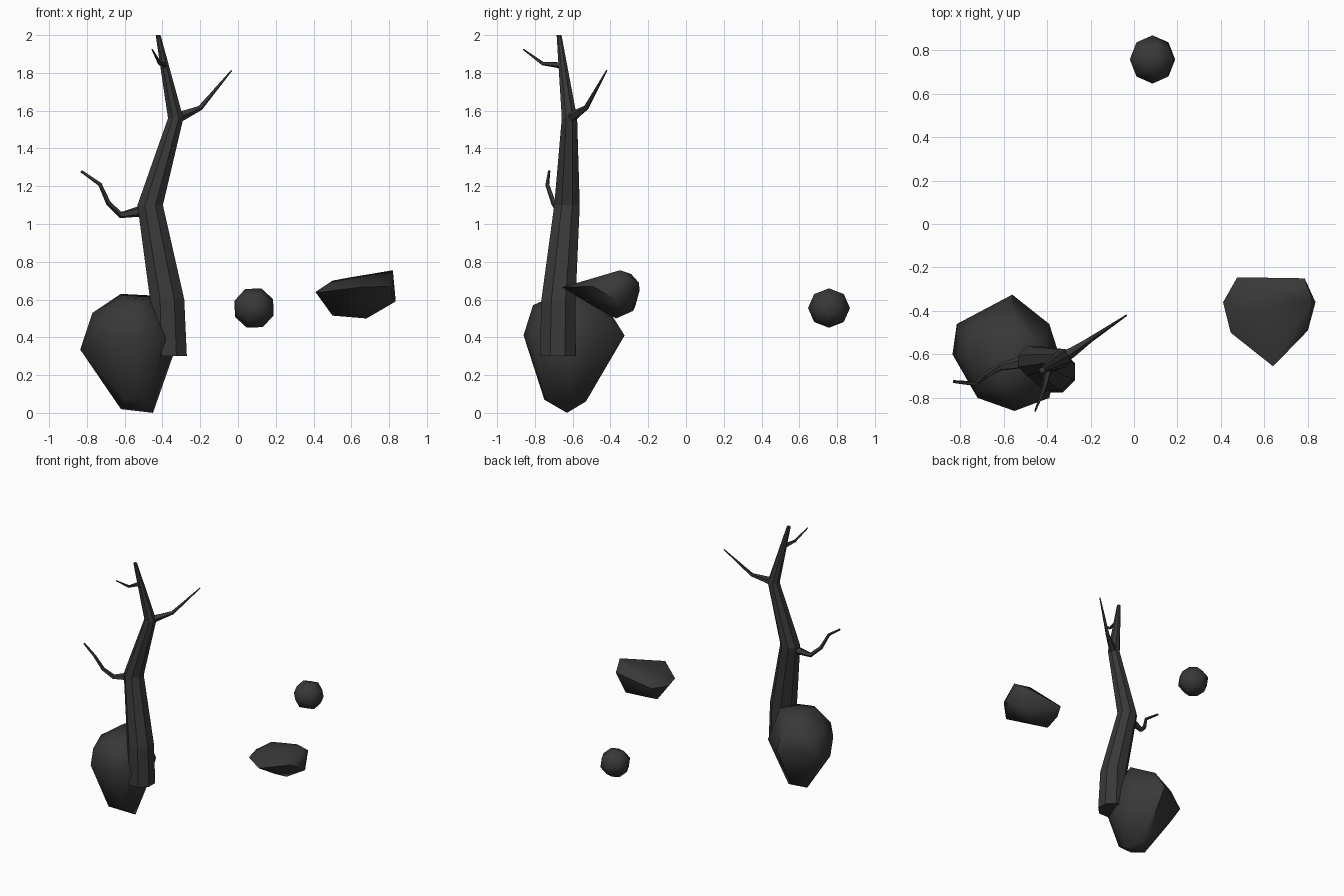
import bpy, bmesh, math
from mathutils import Vector, Matrix

if "Cube" in bpy.data.objects:
    bpy.data.objects.remove(bpy.data.objects["Cube"])

bark = bpy.data.materials.new("dark_grey")
bark.diffuse_color = (0.04, 0.04, 0.04, 1)
bark.use_nodes = True
bark.node_tree.nodes["Principled BSDF"].inputs["Base Color"].default_value = bark.diffuse_color


def make_object(name, bm, smooth):
    bmesh.ops.recalc_face_normals(bm, faces=bm.faces)
    mesh = bpy.data.meshes.new(name)
    bm.to_mesh(mesh)
    bm.free()
    mesh.materials.append(bark)
    obj = bpy.data.objects.new(name, mesh)
    bpy.context.collection.objects.link(obj)
    if smooth:
        bpy.ops.object.select_all(action='DESELECT')
        obj.select_set(True)
        bpy.context.view_layer.objects.active = obj
        bpy.ops.object.shade_smooth_by_angle(angle=math.radians(50))
    return obj


def tapered_limb(name, path, sides, level=False):
    """Tube through (x, y, z, radius) points, closed at both ends."""
    bm = bmesh.new()
    pts = [Vector(p[:3]) for p in path]
    rings = []
    for i, p in enumerate(pts):
        d = pts[min(i + 1, len(pts) - 1)] - pts[max(i - 1, 0)]
        if level:
            u, v = Vector((1, 0, 0)), Vector((0, 1, 0))
        else:
            u = d.cross(Vector((0.3, -0.5, 1))).normalized()
            v = d.cross(u).normalized()
        r = path[i][3]
        ring = []
        for k in range(sides):
            a = math.tau * (k + 0.5) / sides
            ring.append(bm.verts.new(p + r * (u * math.cos(a) + v * math.sin(a))))
        rings.append(ring)
    for a, b in zip(rings, rings[1:]):
        for k in range(sides):
            n = (k + 1) % sides
            bm.faces.new((a[k], a[n], b[n], b[k]))
    bm.faces.new(rings[0])
    bm.faces.new(rings[-1])
    return make_object(name, bm, False)


def hull_rock(name, points):
    bm = bmesh.new()
    for p in points:
        bm.verts.new(p)
    res = bmesh.ops.convex_hull(bm, input=bm.verts)
    loose = [v for v in bm.verts if not v.link_faces]
    bmesh.ops.delete(bm, geom=loose, context='VERTS')
    return make_object(name, bm, True)


# Bare tree trunk
tapered_limb("trunk", [
    (-0.365, -0.68, 0.30, 0.102), (-0.375, -0.675, 0.60, 0.098),
    (-0.465, -0.63, 1.10, 0.073), (-0.33, -0.617, 1.56, 0.044),
    (-0.423, -0.672, 2.0, 0.014)], 8, level=True)

# Branches
tapered_limb("lower_branch", [
    (-0.48, -0.63, 1.08, 0.036), (-0.53, -0.64, 1.065, 0.028),
    (-0.62, -0.66, 1.048, 0.018), (-0.685, -0.70, 1.11, 0.014),
    (-0.73, -0.735, 1.21, 0.011), (-0.83, -0.725, 1.28, 0.007)], 5)
tapered_limb("upper_branch", [
    (-0.33, -0.615, 1.56, 0.032), (-0.28, -0.585, 1.58, 0.024),
    (-0.20, -0.53, 1.615, 0.014), (-0.035, -0.42, 1.812, 0.004)], 5)
tapered_limb("top_branch", [
    (-0.39, -0.655, 1.84, 0.018), (-0.415, -0.76, 1.85, 0.010),
    (-0.455, -0.862, 1.925, 0.004)], 5)

# Large boulder at the foot of the tree
hull_rock("boulder", [
    (-0.62, -0.52, 0.63), (-0.43, -0.55, 0.62), (-0.62, -0.72, 0.61), (-0.47, -0.72, 0.60),
    (-0.77, -0.60, 0.53), (-0.72, -0.77, 0.50), (-0.55, -0.81, 0.57), (-0.37, -0.62, 0.47),
    (-0.55, -0.42, 0.56), (-0.74, -0.47, 0.50),
    (-0.815, -0.46, 0.38), (-0.835, -0.60, 0.335), (-0.56, -0.325, 0.41), (-0.39, -0.46, 0.40),
    (-0.39, -0.80, 0.40), (-0.55, -0.86, 0.41), (-0.72, -0.80, 0.38), (-0.345, -0.60, 0.30),
    (-0.45, -0.63, 0.0), (-0.62, -0.62, 0.02), (-0.60, -0.75, 0.07), (-0.48, -0.74, 0.07),
    (-0.55, -0.53, 0.06)])

# Flat wedge-shaped rock
hull_rock("wedge_rock", [
    (0.41, -0.36, 0.64), (0.475, -0.245, 0.65), (0.50, -0.30, 0.70), (0.58, -0.30, 0.715),
    (0.785, -0.25, 0.69), (0.82, -0.35, 0.755), (0.72, -0.29, 0.735), (0.835, -0.36, 0.59),
    (0.80, -0.49, 0.67), (0.64, -0.655, 0.665), (0.445, -0.50, 0.64), (0.47, -0.42, 0.68),
    (0.68, -0.37, 0.50), (0.50, -0.36, 0.515), (0.72, -0.28, 0.54), (0.50, -0.27, 0.56),
    (0.66, -0.50, 0.57)])

# Small round stone: a cube divided once and rounded
bm = bmesh.new()
bmesh.ops.create_cube(bm, size=2)
bmesh.ops.subdivide_edges(bm, edges=bm.edges[:], cuts=1, use_grid_fill=True)
for v in bm.verts:
    corner = v.co.length > 1.6
    v.co = v.co.normalized() * (0.103 if corner else 0.111)
bm.transform(Matrix.Translation((0.085, 0.757, 0.555)) @ Matrix.Rotation(math.radians(20), 4, 'Y'))
make_object("round_stone", bm, True)
